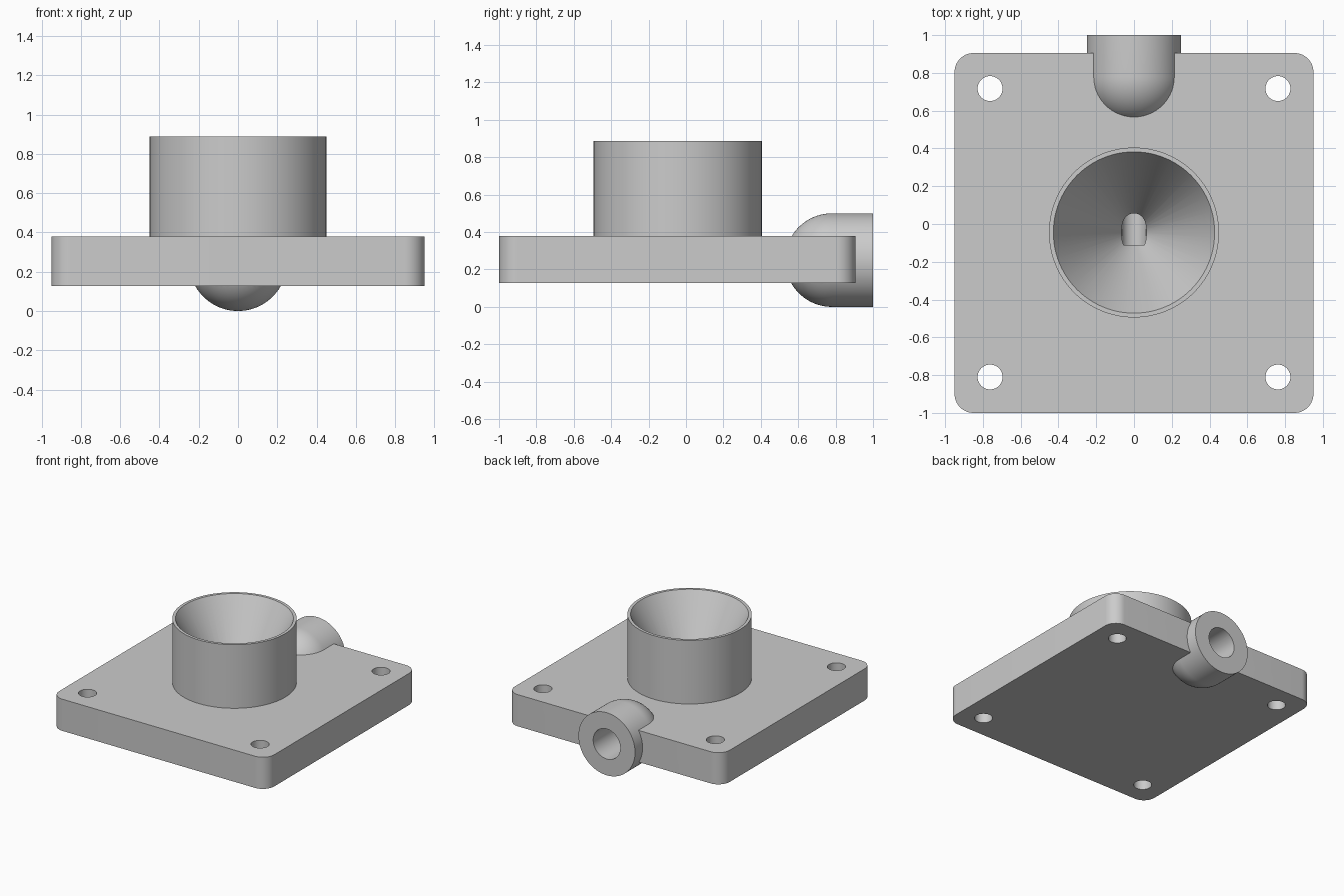
import bpy, bmesh, math
from mathutils import Matrix, Vector

if "Cube" in bpy.data.objects:
    bpy.data.objects.remove(bpy.data.objects["Cube"])

SEG = 96
CY = -0.045              # centre of the plate and cup along y
AXIS_Z = 0.25            # height of the outlet axis

grey = bpy.data.materials.new("plain grey")
grey.diffuse_color = (0.6, 0.6, 0.6, 1)
grey.use_nodes = True
grey.node_tree.nodes["Principled BSDF"].inputs["Base Color"].default_value = grey.diffuse_color


def add_object(name, bm, matrix=None):
    bmesh.ops.recalc_face_normals(bm, faces=bm.faces)
    mesh = bpy.data.meshes.new(name)
    bm.to_mesh(mesh)
    bm.free()
    if matrix:
        mesh.transform(matrix)
    mesh.materials.append(grey)
    ob = bpy.data.objects.new(name, mesh)
    bpy.context.collection.objects.link(ob)
    return ob


def lathe(name, profile, matrix, seg=SEG):
    """Closed solid turned from (radius, height) points, both ends capped."""
    bm = bmesh.new()
    rings = []
    for r, h in profile:
        if r < 1e-6:
            rings.append([bm.verts.new((0, 0, h))])
        else:
            rings.append([bm.verts.new((r * math.cos(a), r * math.sin(a), h))
                          for a in (2 * math.pi * i / seg for i in range(seg))])
    for a, b in zip(rings, rings[1:]):
        for i in range(seg):
            j = (i + 1) % seg
            if len(a) == 1:
                bm.faces.new((a[0], b[j], b[i]))
            else:
                bm.faces.new((a[i], a[j], b[j], b[i]))
    for ring in (rings[0], rings[-1]):
        if len(ring) > 1:
            bm.faces.new(ring)
    return add_object(name, bm, matrix)


def boolean(target, tool, operation):
    mod = target.modifiers.new(tool.name, 'BOOLEAN')
    mod.operation, mod.solver, mod.object = operation, 'EXACT', tool
    bpy.context.view_layer.objects.active = target
    bpy.ops.object.modifier_apply(modifier=mod.name)
    bpy.data.objects.remove(tool)


# Base plate with rounded vertical corners
bm = bmesh.new()
bmesh.ops.create_cube(bm, size=1)
bmesh.ops.scale(bm, vec=(1.9, 1.905, 0.253), verts=bm.verts)
bmesh.ops.translate(bm, vec=(0, -0.0475, 0.2535), verts=bm.verts)
upright = [e for e in bm.edges if abs(e.verts[0].co.z - e.verts[1].co.z) > 0.1]
bmesh.ops.bevel(bm, geom=upright, offset=0.1, segments=12, profile=0.5, affect='EDGES')
body = add_object("funnel_body", bm)

# Upright cup
on_z = Matrix.Translation((0, CY, 0))
boolean(body, lathe("cup", [(0.45, 0.3), (0.45, 0.888)], on_z), 'UNION')

# Outlet spout along y, with a domed inner end
on_y = Matrix.Translation((0, 0, AXIS_Z)) @ Matrix.Rotation(-math.pi / 2, 4, 'X')
dome = [(0.25 * math.sin(t), 0.78 - 0.25 * math.cos(t))
        for t in (math.pi / 2 * i / 20 for i in range(21))]
boolean(body, lathe("spout", dome + [(0.25, 1.0)], on_y), 'UNION')

# Corner screw holes
for x in (-0.762, 0.762):
    for y in (0.717, -0.81):
        hole = lathe("screw_hole", [(0.066, 0), (0.066, 0.6)],
                     Matrix.Translation((x, y, 0)), 48)
        boolean(body, hole, 'DIFFERENCE')

# Conical funnel, then the stepped channel that drains it through the spout
slope = (0.427 - 0.065) / (0.888 - AXIS_Z)
funnel = [(0.065 + slope * 0.004, AXIS_Z + 0.004), (0.427 + slope * 0.05, 0.938)]
boolean(body, lathe("funnel", funnel, on_z), 'DIFFERENCE')
channel = [(0.065, -0.112), (0.065, 0.6), (0.12, 0.6), (0.12, 1.05)]
boolean(body, lathe("channel", channel, on_y, 64), 'DIFFERENCE')

# Smooth round walls, crisp edges
bpy.ops.object.select_all(action='DESELECT')
body.select_set(True)
bpy.context.view_layer.objects.active = body
bpy.ops.object.shade_smooth_by_angle(angle=math.radians(30))
